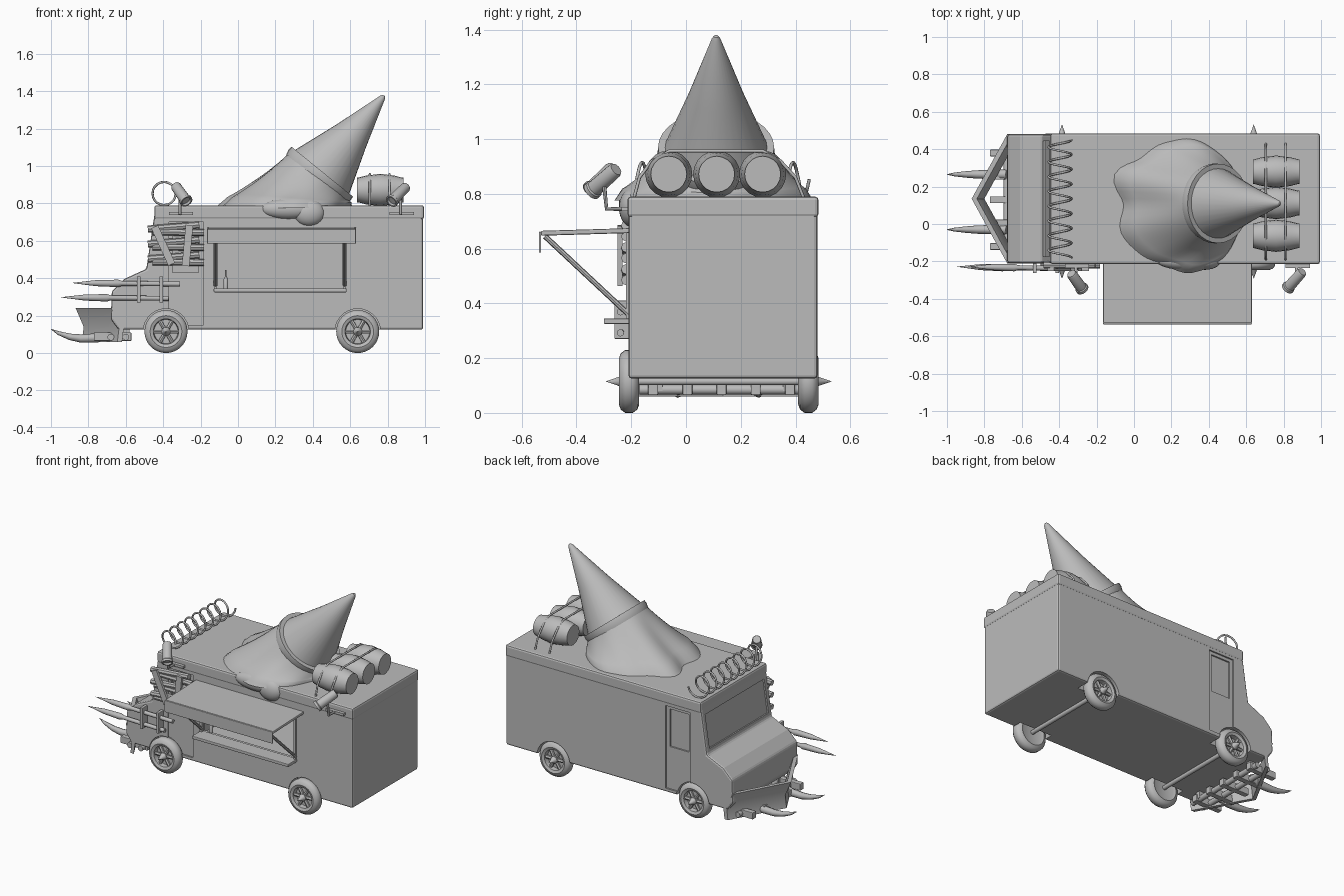
import bpy, bmesh, math
from mathutils import Vector

if "Cube" in bpy.data.objects:
    bpy.data.objects.remove(bpy.data.objects["Cube"], do_unlink=True)

grey = bpy.data.materials.new("plain_grey")
grey.use_nodes = True
grey.diffuse_color = (0.5, 0.5, 0.5, 1)
grey.node_tree.nodes["Principled BSDF"].inputs["Base Color"].default_value = (0.5, 0.5, 0.5, 1)

LEFT, RIGHT, MID = 0.48, -0.21, 0.135   # body sides and centre line in y


def select(ob):
    bpy.ops.object.select_all(action='DESELECT')
    ob.select_set(True)
    bpy.context.view_layer.objects.active = ob


def finish(name, bm, smooth=True):
    bmesh.ops.recalc_face_normals(bm, faces=bm.faces)
    me = bpy.data.meshes.new(name)
    bm.to_mesh(me)
    bm.free()
    me.materials.append(grey)
    ob = bpy.data.objects.new(name, me)
    bpy.context.collection.objects.link(ob)
    if smooth:
        select(ob)
        bpy.ops.object.shade_smooth_by_angle(angle=math.radians(40))
    return ob


def box(name, lo, hi, bevel=0.0):
    bm = bmesh.new()
    bmesh.ops.create_cube(bm, size=1)
    lo, hi = Vector(lo), Vector(hi)
    for v in bm.verts:
        v.co = v.co * (hi - lo)
    ob = finish(name, bm, False)
    ob.location = (lo + hi) / 2
    if bevel:
        m = ob.modifiers.new("bevel", 'BEVEL')
        m.width, m.segments = bevel, 2
    return ob


def lathe(name, profile, origin, axis, segs=24):
    """Spin (radius, height) pairs around an axis."""
    bm = bmesh.new()
    rings = []
    for r, h in profile:
        rings.append([bm.verts.new((max(r, 1e-4) * math.cos(a), max(r, 1e-4) * math.sin(a), h))
                      for a in (math.tau * i / segs for i in range(segs))])
    skin(bm, rings)
    ob = finish(name, bm)
    ob.rotation_euler = Vector(axis).to_track_quat('Z', 'Y').to_euler()
    ob.location = origin
    return ob


def skin(bm, rings):
    n = len(rings[0])
    for a, b in zip(rings, rings[1:]):
        for i in range(n):
            bm.faces.new((a[i], a[(i + 1) % n], b[(i + 1) % n], b[i]))
    bm.faces.new(rings[0][::-1])
    bm.faces.new(rings[-1])


def rod(name, a, b, r, segs=12):
    a, b = Vector(a), Vector(b)
    return lathe(name, [(r, 0), (r, (b - a).length)], a, b - a, segs)


def wire(name, pts, r, taper=False):
    cu = bpy.data.curves.new(name, 'CURVE')
    cu.dimensions = '3D'
    cu.bevel_depth, cu.bevel_resolution, cu.use_fill_caps = r, 2, True
    sp = cu.splines.new('POLY')
    sp.points.add(len(pts) - 1)
    for i, p in enumerate(pts):
        sp.points[i].co = (*p, 1)
        sp.points[i].radius = 1 - 0.95 * (i / (len(pts) - 1)) ** 2 if taper else 1
    cu.materials.append(grey)
    ob = bpy.data.objects.new(name, cu)
    bpy.context.collection.objects.link(ob)
    select(ob)
    bpy.ops.object.convert(target='MESH')
    bpy.ops.object.shade_smooth_by_angle(angle=math.radians(50))


def cut(target, cutter):
    cutter.hide_render = True
    cutter.hide_viewport = True
    cutter.display_type = 'WIRE'
    m = target.modifiers.new("cut", 'BOOLEAN')
    m.object, m.operation, m.solver = cutter, 'DIFFERENCE', 'EXACT'


# Van body from a side profile
side = [(0.99, 0.125), (-0.64, 0.125), (-0.68, 0.18), (-0.675, 0.33), (-0.61, 0.395),
        (-0.49, 0.45), (-0.44, 0.785), (0.99, 0.785)]
bm = bmesh.new()
skin(bm, [[bm.verts.new((x, y, z)) for x, z in side] for y in (RIGHT, LEFT)])
body = finish("van_body", bm, False)
bev = body.modifiers.new("bevel", 'BEVEL')
bev.width, bev.segments = 0.012, 2
box("roof_cap", (-0.447, RIGHT - 0.004, 0.715), (0.994, LEFT + 0.004, 0.79), 0.012)

# Serving hatch, interior, door panels and windscreen recess
cut(body, box("interior_cutter", (-0.15, -0.18, 0.3), (0.93, 0.45, 0.7)))
cut(body, box("hatch_cutter", (-0.12, -0.3, 0.34), (0.57, -0.1, 0.66)))
for s, y in (("right", RIGHT), ("left", LEFT)):
    cut(body, box(s + "_door_cutter", (-0.37, y - 0.01, 0.15), (-0.185, y + 0.01, 0.70)))
    cut(body, box(s + "_door_window_cutter", (-0.35, y - 0.02, 0.43), (-0.21, y + 0.02, 0.68)))
screen = box("windscreen_cutter", (-0.489, MID - 0.31, 0.48), (-0.459, MID + 0.31, 0.70))
screen.rotation_euler.y = 0.146
cut(body, screen)

# Wheels, arches, axles and hub spikes
tyre = [(0.068, -0.03), (0.085, -0.037), (0.103, -0.03), (0.115, -0.014), (0.115, 0.014),
        (0.103, 0.03), (0.085, 0.037), (0.068, 0.03), (0.064, 0), (0.064, -0.02)]
for end, x in (("front", -0.385), ("rear", 0.64)):
    rod(end + "_axle", (x, -0.2, 0.115), (x, 0.44, 0.115), 0.014)
    for s, y, d in (("right", -0.208, -1), ("left", 0.447, 1)):
        n = f"{end}_{s}_"
        c = Vector((x, y, 0.115))
        cut(body, rod(n + "arch_cutter", c - Vector((0, d * 0.06, 0)), c + Vector((0, d * 0.1, 0)), 0.122, 28))
        lathe(n + "tyre", tyre, c, (0, d, 0), 32)
        lathe(n + "wheel_disc", [(0.07, -0.02), (0.07, 0.0)], c, (0, d, 0))
        lathe(n + "hub", [(0.024, 0), (0.024, 0.03), (0.018, 0.036), (0, 0.085)], c, (0, d, 0), 10)
        for k in range(6):
            a = math.tau * k / 6
            tip = Vector((math.cos(a), 0, math.sin(a))) * 0.07
            rod(n + f"spoke_{k}", c + Vector((0, d * 0.016, 0)), c + tip + Vector((0, d * 0.012, 0)), 0.011, 6)

# Awning with hanging lip, struts and counter
awning = box("awning", (-0.165, -0.53, 0.652), (0.63, -0.205, 0.67), 0.005)
awning.rotation_euler.x = 0.03
box("awning_lip", (-0.165, -0.537, 0.585), (0.63, -0.529, 0.662), 0.003)
for s, x in (("front", -0.12), ("rear", 0.57)):
    rod(s + "_strut", (x, -0.515, 0.645), (x, -0.21, 0.36), 0.01, 8)
    box(s + "_hatch_post", (x - 0.008, -0.22, 0.335), (x + 0.008, -0.2, 0.66))
box("counter", (-0.13, -0.3, 0.325), (0.58, -0.2, 0.345), 0.004)
lathe("counter_bottle", [(0.012, 0), (0.012, 0.05), (0.004, 0.065), (0.004, 0.1)], (-0.065, -0.19, 0.345), (0, 0, 1), 10)

# Tilted cone and its rim
rim_c = Vector((0.435, 0.11, 0.95))
axis = Vector((0.63, 0, 0.776))
across = Vector((0.776, 0, -0.63))
lathe("cone", [(0.195, 0), (0.1, 0.27), (0.016, 0.535), (0.008, 0.548), (0, 0.55)], rim_c, axis, 32)
lathe("cone_rim", [(0.19, -0.025), (0.208, -0.025), (0.214, 0), (0.212, 0.025), (0.19, 0.025)], rim_c, axis, 32)

# Melted scoop lofted from a wavy puddle up to the rim
reach = [0.38, 0.36, 0.36, 0.37, 0.35, 0.33, 0.39, 0.30, 0.35, 0.34, 0.33, 0.37, 0.38, 0.36]
puddle_c = Vector((0.23, 0.1, 0.775))
segs, steps = 56, 12
bm = bmesh.new()
rings = []
for j in range(steps + 1):
    t = j / steps
    ring = []
    for i in range(segs):
        f = i / segs * len(reach)
        k, w = int(f), (1 - math.cos(math.pi * (f % 1))) / 2
        r = reach[k] * (1 - w) + reach[(k + 1) % len(reach)] * w
        a = math.tau * i / segs
        base = puddle_c + Vector((math.cos(a), math.sin(a), 0)) * r
        top = rim_c + (across * math.cos(a) + Vector((0, math.sin(a), 0))) * 0.2
        p = base.lerp(top, t)
        p.z = base.z + (top.z - base.z) * t ** 1.2 + 0.03 * min(1, t * 6) * (1 - t)
        ring.append(bm.verts.new(p))
    rings.append(ring)
skin(bm, rings)
finish("melted_scoop", bm)
for i, (x, z, sx, sz) in enumerate(((0.27, 0.77, 0.15, 0.055), (0.38, 0.75, 0.085, 0.072))):
    bm = bmesh.new()
    bmesh.ops.create_uvsphere(bm, u_segments=24, v_segments=14, radius=1)
    bmesh.ops.scale(bm, vec=(sx, 0.05, sz), verts=bm.verts)
    finish(f"drip_{i}", bm).location = (x, -0.195, z)

# Barrels with straps
stave = [(0.066, 0), (0.066, 0.008), (0.077, 0.05), (0.086, 0.125), (0.077, 0.2), (0.066, 0.242), (0.066, 0.25)]
for i, y in enumerate((-0.063, 0.112, 0.28)):
    lathe(f"barrel_{i}", stave, (0.635, y, 0.872), (1, 0, 0), 20)
for i, x in enumerate((0.705, 0.81)):
    arc = [(-0.19, 0.785), (-0.17, 0.86), (-0.125, 0.92), (-0.06, 0.957),
           (0.28, 0.957), (0.345, 0.92), (0.4, 0.86), (0.43, 0.785)]
    wire(f"barrel_strap_{i}", [(x, y, z) for y, z in arc], 0.006)

# Coiled wire on the cab roof
coil = []
for i in range(8 * 20 + 1):
    a = math.tau * i / 20
    coil.append((-0.395 + 0.062 * math.cos(a), -0.18 + 0.63 * i / 160, 0.853 + 0.062 * math.sin(a)))
wire("wire_coil", coil, 0.006)

# Spotlights on brackets
for n, x, top, low in (("front", -0.31, (-0.335, -0.265, 0.895), (-0.275, -0.35, 0.81)),
                       ("rear", 0.87, (0.9, -0.255, 0.89), (0.82, -0.345, 0.81))):
    d = Vector(low) - Vector(top)
    lathe(n + "_spotlight", [(0.024, 0), (0.028, 0.01), (0.03, d.length - 0.02), (0.035, d.length - 0.015),
                             (0.035, d.length), (0.027, d.length), (0.024, d.length - 0.012)], top, d, 16)
    wire(n + "_spotlight_arm", [(x, -0.2, 0.745), (x, -0.29, 0.745), (x, -0.3, 0.84)], 0.008)
    box(n + "_spotlight_bracket", (x - 0.06, -0.235, 0.737), (x + 0.07, -0.2, 0.753))

# Boards over the cab side window
for i in range(6):
    z, shift = 0.475 + i * 0.04, 0.012 * (-1) ** i
    rod(f"board_{i}", (-0.47 + shift, -0.218, z + shift), (-0.195 + shift, -0.218, z + 0.01), 0.019, 8)
for i, (x0, x1) in enumerate(((-0.35, -0.45), (-0.28, -0.26))):
    b = box(f"cross_board_{i}", (-0.02, -0.25, -0.11), (0.02, -0.232, 0.11))
    b.location = ((x0 + x1) / 2, -0.241, 0.575)
    b.rotation_euler.y = math.atan2(x1 - x0, 0.22)

# Spears strapped to the side
for i, (x, z, length) in enumerate(((-0.89, 0.375, 0.58), (-0.95, 0.298, 0.58))):
    lathe(f"spear_{i}", [(0, 0), (0.016, 0.13), (0.02, 0.25), (0.013, 0.27), (0.013, length)],
          (x, -0.228, z), (1, -0.02, -0.01), 12)
for i, x in enumerate((-0.53, -0.41)):
    box(f"spear_strap_{i}", (x - 0.01, -0.262, 0.27), (x + 0.01, -0.2, 0.41), 0.004)

# V-shaped plough with leaning blade
bm = bmesh.new()
outline = ((-0.66, LEFT), (-0.85, MID), (-0.66, RIGHT))
rings = []
for x, y in outline:
    rings.append([bm.verts.new((x + dx, y, z)) for dx, z in
                  ((0.015, 0.06), (0.025, 0.14), (-0.018, 0.24), (0.01, 0.24), (0.05, 0.14), (0.04, 0.06))])
skin(bm, rings)
finish("plough", bm)

# Tusks and the frame under the nose
for s, y in (("right", -0.03), ("left", 0.265)):
    wire(s + "_tusk", [(-0.68, y, 0.1), (-0.76, y, 0.08), (-0.84, y, 0.078), (-0.9, y, 0.087),
                       (-0.96, y, 0.107), (-1.0, y, 0.128)], 0.026, True)
for i, x in enumerate((-0.6, -0.68)):
    rod(f"frame_bar_{i}", (x, -0.17, 0.085), (x, 0.43, 0.085), 0.018)
for i in range(5):
    y = -0.12 + i * 0.125
    box(f"frame_rung_{i}", (-0.77, y - 0.018, 0.065), (-0.57, y + 0.018, 0.11), 0.004)
for i, y in enumerate((-0.1, 0.37)):
    box(f"frame_post_{i}", (-0.62, y - 0.015, 0.08), (-0.58, y + 0.015, 0.14))
